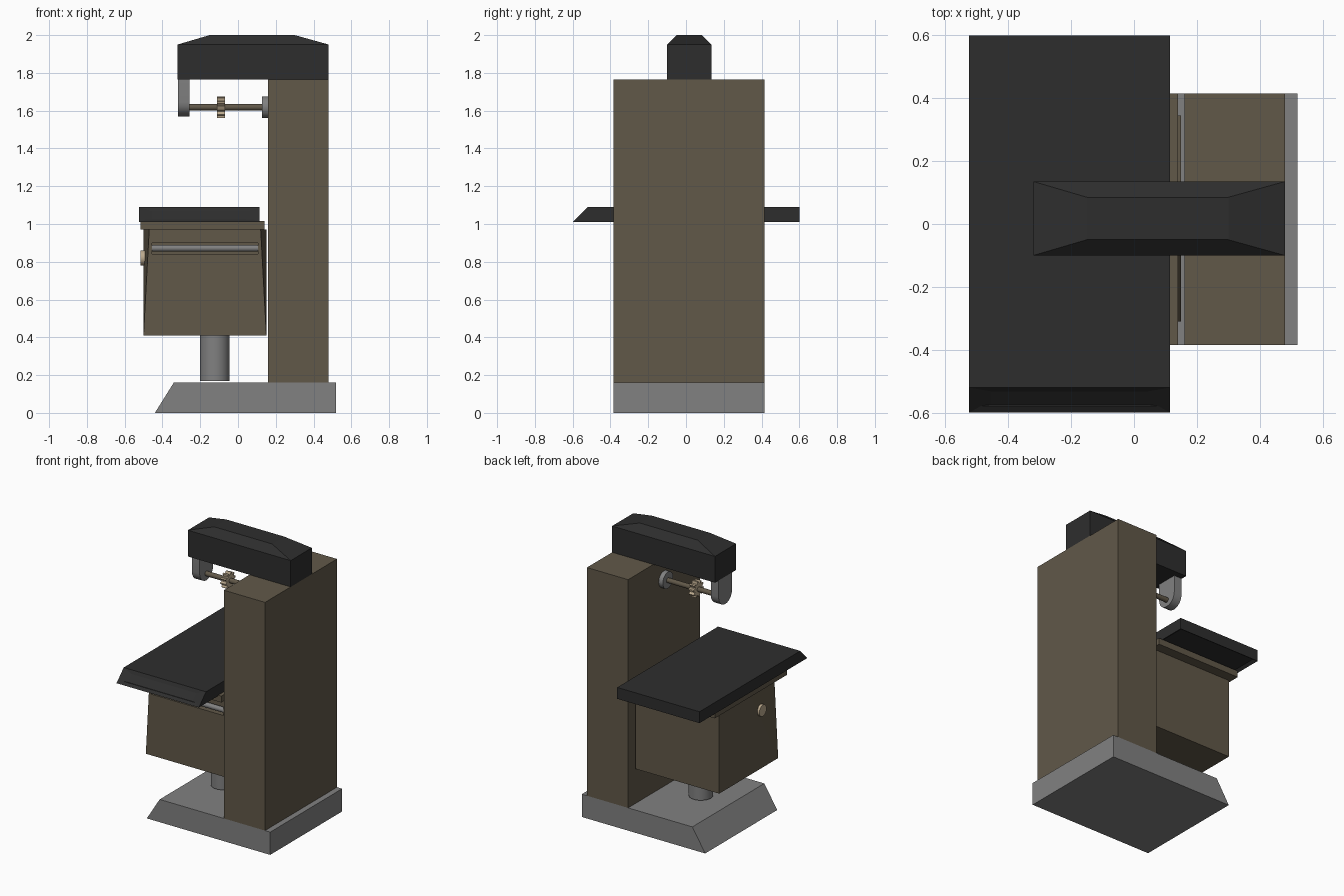
import bpy, bmesh, math
from mathutils import Matrix, Vector

if "Cube" in bpy.data.objects:
    bpy.data.objects.remove(bpy.data.objects["Cube"])


def mat(name, r, g, b):
    m = bpy.data.materials.new(name)
    m.diffuse_color = (r, g, b, 1)
    m.use_nodes = True
    m.node_tree.nodes["Principled BSDF"].inputs["Base Color"].default_value = m.diffuse_color
    return m


BLACK = mat("black_paint", 0.027, 0.027, 0.027)
BROWN = mat("olive_brown_paint", 0.120, 0.098, 0.066)
GREY = mat("cast_grey", 0.22, 0.22, 0.22)
TAN = mat("pale_brass", 0.50, 0.40, 0.27)
CY = 0.017  # centre line of the overarm and arbor


def finish(name, bm, material, smooth=False):
    bmesh.ops.recalc_face_normals(bm, faces=bm.faces)
    me = bpy.data.meshes.new(name)
    bm.to_mesh(me)
    bm.free()
    me.materials.append(material)
    ob = bpy.data.objects.new(name, me)
    bpy.context.collection.objects.link(ob)
    if smooth:
        bpy.ops.object.select_all(action='DESELECT')
        ob.select_set(True)
        bpy.context.view_layer.objects.active = ob
        bpy.ops.object.shade_smooth_by_angle(angle=math.radians(40))
    return ob


def rect(x0, x1, y0, y1, z):
    return [(x, y, z) for x in (x0, x1) for y in (y0, y1)]


def hull(name, points, material):
    bm = bmesh.new()
    for p in points:
        bm.verts.new(p)
    bmesh.ops.convex_hull(bm, input=bm.verts)
    bmesh.ops.dissolve_limit(bm, angle_limit=0.01, verts=bm.verts, edges=bm.edges)
    return finish(name, bm, material)


def box(name, x, y, z, material):
    return hull(name, rect(*x, *y, z[0]) + rect(*x, *y, z[1]), material)


def prism(name, pts, offset, material, smooth=False):
    """Extrude a closed outline by an offset vector."""
    bm = bmesh.new()
    f = bm.faces.new([bm.verts.new(p) for p in pts])
    ext = bmesh.ops.extrude_face_region(bm, geom=[f])
    vs = [v for v in ext["geom"] if isinstance(v, bmesh.types.BMVert)]
    bmesh.ops.translate(bm, vec=Vector(offset), verts=vs)
    return finish(name, bm, material, smooth)


def rod(name, x0, x1, y, z, r, material, n=24):
    pts = [(x0, y + r * math.cos(2 * math.pi * i / n), z + r * math.sin(2 * math.pi * i / n))
           for i in range(n)]
    return prism(name, pts, (x1 - x0, 0, 0), material, True)


# Base with a sloped left end, and the column
prism("base", [(-0.44, -0.385, 0), (0.52, -0.385, 0), (0.52, -0.385, 0.16), (-0.34, -0.385, 0.16)],
      (0, 0.8, 0), GREY)
box("column", (0.16, 0.48), (-0.385, 0.415), (0.16, 1.765), BROWN)

# Overarm with a chamfered top
hull("overarm", rect(-0.32, 0.48, -0.1, 0.135, 1.765) + rect(-0.32, 0.48, -0.1, 0.135, 1.95)
     + rect(-0.15, 0.3, -0.05, 0.085, 2.0), BLACK)

# Arbor support with rounded lower end
w = 0.075
pts = [(-0.318, CY + w, 1.765), (-0.318, CY - w, 1.765)]
pts += [(-0.318, CY - w * math.cos(math.pi * i / 10), 1.645 - w * math.sin(math.pi * i / 10))
        for i in range(11)]
prism("arbor_support", pts, (0.06, 0, 0), GREY, True)

# Arbor, flange and toothed cutter
rod("arbor", -0.3, 0.17, CY, 1.618, 0.017, BROWN)
rod("spindle_flange", 0.128, 0.165, CY, 1.618, 0.058, GREY)
teeth = []
for i in range(40):
    a = 2 * math.pi * (i + 0.5) / 40
    r = 0.058 if i % 4 < 2 else 0.042
    teeth.append((-0.11, CY + r * math.cos(a), 1.618 + r * math.sin(a)))
prism("milling_cutter", teeth, (0.04, 0, 0), TAN)

# Knee: front corners narrow toward the top; slot cut in the front
knee = hull("knee", rect(-0.5, 0.15, -0.31, 0.345, 0.41) + rect(-0.5, 0.15, 0.0, 0.345, 0.97)
            + rect(-0.47, 0.12, -0.31, 0.0, 0.97), BROWN)
cutter = box("slot_cutter", (-0.455, 0.105), (-0.4, -0.27), (0.84, 0.9), BROWN)
cutter.hide_render = True
cutter.hide_viewport = True
mod = knee.modifiers.new("slot", 'BOOLEAN')
mod.operation = 'DIFFERENCE'
mod.object = cutter
bpy.context.view_layer.objects.active = knee
bpy.ops.object.select_all(action='DESELECT')
knee.select_set(True)
bpy.ops.object.modifier_apply(modifier="slot")
bpy.data.objects.remove(cutter)

# Feed screw, side knob and lifting post
rod("feed_screw", -0.455, 0.105, -0.295, 0.872, 0.018, GREY)
rod("side_knob", -0.515, -0.49, -0.12, 0.82, 0.04, TAN)
bm = bmesh.new()
bmesh.ops.create_cone(bm, cap_ends=True, segments=32, radius1=0.078, radius2=0.078, depth=0.245,
                      matrix=Matrix.Translation((-0.123, 0.01, 0.2925)))
finish("lifting_post", bm, GREY, True)

# Saddle
box("saddle", (-0.515, 0.14), (-0.385, 0.415), (0.97, 1.015), BROWN)

# Table with sloped front, shallow front slot and recessed underside
table = hull("table", rect(-0.525, 0.115, -0.6, 0.6, 1.01) + rect(-0.525, 0.115, -0.52, 0.6, 1.09), BLACK)
bm = bmesh.new()
bm.from_mesh(table.data)
bm.normal_update()
slope = [f for f in bm.faces if f.normal.y < -0.3]
under = [f for f in bm.faces if f.normal.z < -0.9]
bmesh.ops.inset_individual(bm, faces=slope, thickness=0.035)
for f in slope:
    c = f.calc_center_median()
    for v in f.verts:
        v.co.x = c.x + (v.co.x - c.x) * 0.85
    bmesh.ops.translate(bm, vec=-f.normal * 0.008, verts=f.verts)
bmesh.ops.inset_individual(bm, faces=under, thickness=0.03, depth=-0.015)
bm.to_mesh(table.data)
bm.free()
